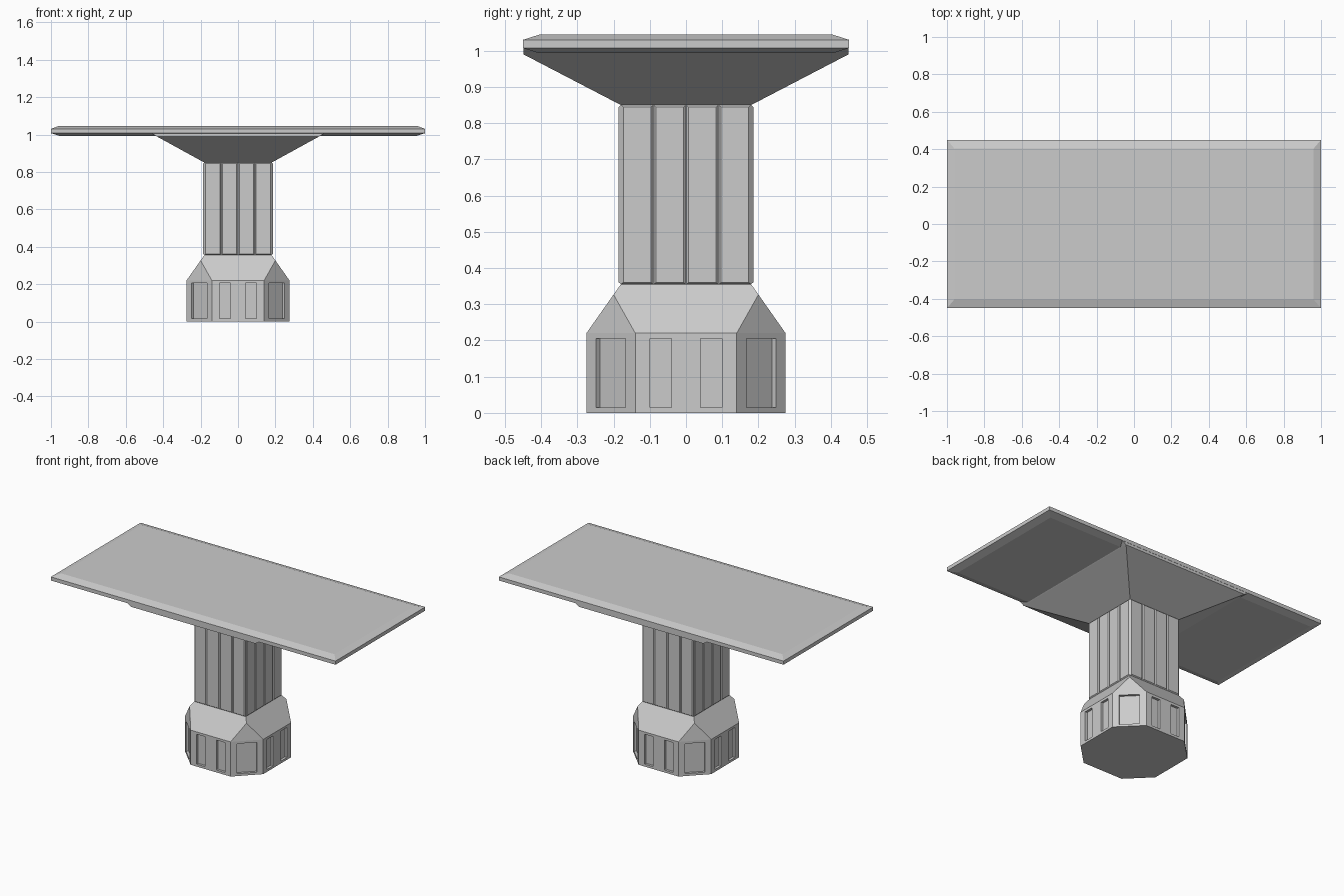
import bpy, bmesh, math
from mathutils import Matrix, Vector

if "Cube" in bpy.data.objects:
    bpy.data.objects.remove(bpy.data.objects["Cube"])


def finish(bm, name):
    bmesh.ops.recalc_face_normals(bm, faces=bm.faces)
    mesh = bpy.data.meshes.new(name)
    bm.to_mesh(mesh)
    bm.free()
    ob = bpy.data.objects.new(name, mesh)
    bpy.context.collection.objects.link(ob)
    return ob


def loft(bm, sections, mat=Matrix()):
    """Stack of rectangles (half x, half y, z), capped at both ends."""
    rings = [[bm.verts.new(mat @ Vector((sx * hx, sy * hy, z)))
              for sx, sy in ((-1, -1), (1, -1), (1, 1), (-1, 1))]
             for hx, hy, z in sections]
    for a, b in zip(rings, rings[1:]):
        for i in range(4):
            j = (i + 1) % 4
            bm.faces.new((a[i], a[j], b[j], b[i]))
    bm.faces.new(rings[0][::-1])
    bm.faces.new(rings[-1])


def lofted(name, sections):
    bm = bmesh.new()
    loft(bm, sections)
    return finish(bm, name)


def wall_matrix(angle, dist, offset, z):
    """Local z points out of a vertical wall, local y points up."""
    return (Matrix.Rotation(angle, 4, 'Z')
            @ Matrix.Translation((offset, -dist, z))
            @ Matrix.Rotation(math.pi / 2, 4, 'X'))


# Octagonal foot tapering to the square column
bm = bmesh.new()
for sx in (-1, 1):
    for sy in (-1, 1):
        for x, y, z in ((.14, .275, 0), (.275, .14, 0), (.14, .275, .22),
                        (.275, .14, .22), (.2, .2, .3266), (.18, .18, .355)):
            bm.verts.new((sx * x, sy * y, z))
bmesh.ops.convex_hull(bm, input=bm.verts)
bmesh.ops.dissolve_limit(bm, angle_limit=.02, verts=bm.verts, edges=bm.edges)
foot = finish(bm, "foot")

# Recessed panels around the foot
bm = bmesh.new()
depth = .015
for k in range(4):
    a = k * math.pi / 2
    for off in (-.07, .07):
        loft(bm, [(.03, .095, -depth), (.03, .095, .02)],
             wall_matrix(a, .275, off, .11))
    loft(bm, [(.058, .095, -depth), (.058, .095, .02)],
         wall_matrix(a + math.pi / 4, .415 / math.sqrt(2), 0, .11))
cutter = finish(bm, "recess_cutter")
cutter.hide_render = True
mod = foot.modifiers.new("recesses", 'BOOLEAN')
mod.operation = 'DIFFERENCE'
mod.solver = 'EXACT'
mod.object = cutter
bpy.context.view_layer.objects.active = foot
bpy.ops.object.modifier_apply(modifier=mod.name)
bpy.data.objects.remove(cutter)

# Square column with four raised strips per side
lofted("column", [(.18, .18, .35), (.18, .18, .855)])
bm = bmesh.new()
for k in range(4):
    for i in range(4):
        loft(bm, [(.044, .247, -.002), (.044, .247, 0), (.038, .242, .006)],
             wall_matrix(k * math.pi / 2, .18, -.135 + .09 * i, .6025))
finish(bm, "column_strips")

# Flared support under the platform
lofted("flared_support", [(.18, .18, .85), (.435, .449, .99),
                          (.465, .449, 1.008), (.465, .449, 1.02)])

# Platform slab with bevelled rims
lofted("platform", [(.955, .405, .993), (1, .45, 1.007),
                    (1, .45, 1.03), (.96, .403, 1.045)])
